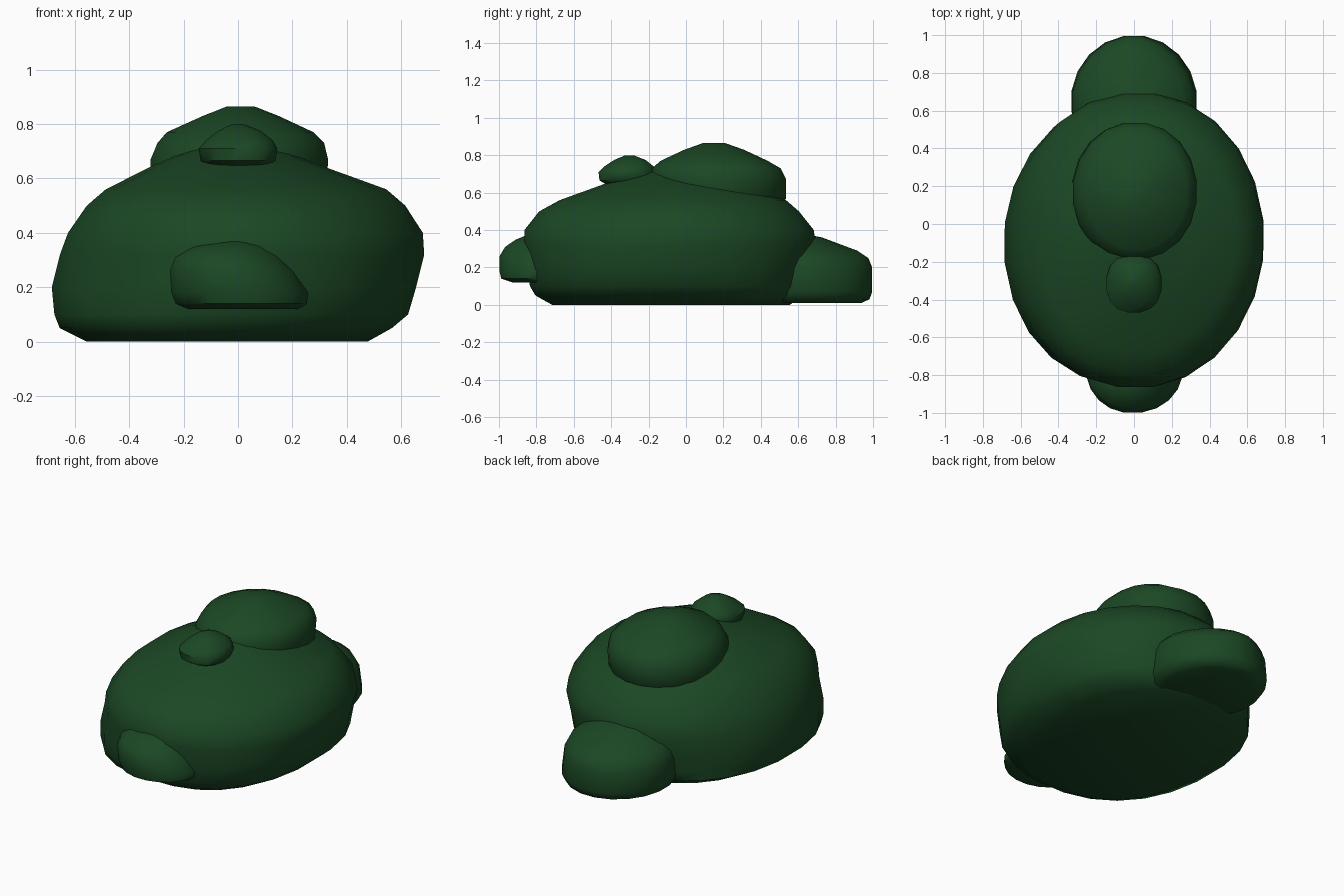
import bpy, bmesh
from math import sin, cos, pi, radians

green = bpy.data.materials.new("leaf_green")
green.diffuse_color = (0.011, 0.064, 0.018, 1)


def power(v, p):
    return abs(v) ** p * (1 if v > 0 else -1)


def lump(name, rings, sides=20, square=1.0):
    """Loft rounded rings given as (z, x_min, x_max, y_min, y_max), capped at both ends.
    Four more numbers may set the roundness of the +x+y, -x+y, -x-y and +x-y corners."""
    bm = bmesh.new()
    loops = []
    for z, x0, x1, y0, y1, *corners in rings:
        corners = corners or [square] * 4
        loop = []
        for i in range(sides):
            a = 2 * pi * (i + 0.5) / sides
            p = corners[int(a // (pi / 2))]
            loop.append(bm.verts.new(((x0 + x1) / 2 + power(cos(a), p) * (x1 - x0) / 2,
                                      (y0 + y1) / 2 + power(sin(a), p) * (y1 - y0) / 2, z)))
        loops.append(loop)
    for low, high in zip(loops, loops[1:]):
        for i in range(sides):
            j = (i + 1) % sides
            bm.faces.new((low[i], low[j], high[j], high[i]))
    bm.faces.new(loops[0][::-1])
    bm.faces.new(loops[-1])
    mesh = bpy.data.meshes.new(name)
    bm.to_mesh(mesh)
    bm.free()
    obj = bpy.data.objects.new(name, mesh)
    bpy.context.collection.objects.link(obj)
    mesh.materials.append(green)
    bpy.ops.object.select_all(action='DESELECT')
    obj.select_set(True)
    bpy.context.view_layer.objects.active = obj
    bpy.ops.object.shade_smooth_by_angle(angle=radians(50))
    return obj


# Large flat-bottomed main mound
lump("main_mound", [
    (0.00, -0.56, 0.48, -0.72, 0.56, 0.80, 0.9, 0.84, 0.86),
    (0.05, -0.66, 0.57, -0.81, 0.62, 0.80, 0.9, 0.86, 0.88),
    (0.10, -0.68, 0.63, -0.84, 0.64, 0.85, 0.95, 0.9, 0.90),
    (0.20, -0.69, 0.66, -0.86, 0.67, 0.92, 1.0, 0.95, 0.95),
    (0.32, -0.66, 0.69, -0.87, 0.70, 0.97, 1.0, 0.95, 1.00),
    (0.40, -0.63, 0.685, -0.87, 0.69, 1.0, 1.0, 0.90, 1.06),
    (0.50, -0.56, 0.62, -0.79, 0.61, 1.0, 1.0, 0.86, 1.08),
    (0.56, -0.49, 0.55, -0.68, 0.54, 1.0, 1.0, 0.88, 1.06),
    (0.65, -0.31, 0.30, -0.43, 0.31),
    (0.72, -0.14, 0.12, -0.19, 0.15),
    (0.74, -0.06, 0.05, -0.08, 0.07)], sides=24)

# Low lump at the back
lump("back_lump", [
    (0.01, -0.27, 0.27, 0.36, 0.94),
    (0.03, -0.31, 0.31, 0.32, 0.985),
    (0.07, -0.335, 0.335, 0.30, 1.00),
    (0.20, -0.33, 0.33, 0.30, 1.00, 1.12, 1.06, 1, 1),
    (0.25, -0.31, 0.31, 0.32, 0.98, 1.2, 1.15, 1, 1),
    (0.29, -0.27, 0.27, 0.36, 0.92, 1.2, 1.15, 1, 1),
    (0.36, -0.14, 0.14, 0.48, 0.73),
    (0.375, -0.07, 0.07, 0.54, 0.66)])

# Small lump low on the front
lump("front_lump", [
    (0.12, -0.20, 0.23, -0.93, -0.58),
    (0.14, -0.235, 0.255, -0.99, -0.55),
    (0.18, -0.25, 0.26, -1.00, -0.54),
    (0.26, -0.255, 0.21, -1.00, -0.54),
    (0.31, -0.24, 0.165, -0.97, -0.56),
    (0.35, -0.18, 0.12, -0.91, -0.62),
    (0.37, -0.08, 0.06, -0.86, -0.70)])

# Wide lump on top
lump("top_lump", [
    (0.50, -0.25, 0.25, -0.10, 0.46),
    (0.53, -0.30, 0.30, -0.16, 0.51),
    (0.57, -0.33, 0.33, -0.19, 0.54),
    (0.67, -0.325, 0.335, -0.20, 0.54, 0.95, 1, 0.95, 1),
    (0.73, -0.30, 0.32, -0.185, 0.51, 0.9, 1, 1.05, 1),
    (0.77, -0.265, 0.28, -0.14, 0.44, 0.78, 1, 1.15, 1),
    (0.83, -0.13, 0.15, -0.01, 0.31, 0.75, 1, 1.15, 1),
    (0.865, -0.04, 0.06, 0.09, 0.21)])

# Small bump in front of the top lump
lump("small_bump", [
    (0.645, -0.11, 0.11, -0.43, -0.19),
    (0.665, -0.14, 0.14, -0.465, -0.165),
    (0.71, -0.147, 0.147, -0.47, -0.16),
    (0.74, -0.12, 0.13, -0.44, -0.17),
    (0.775, -0.075, 0.085, -0.385, -0.215),
    (0.80, -0.02, 0.02, -0.325, -0.28)], sides=16, square=0.85)
